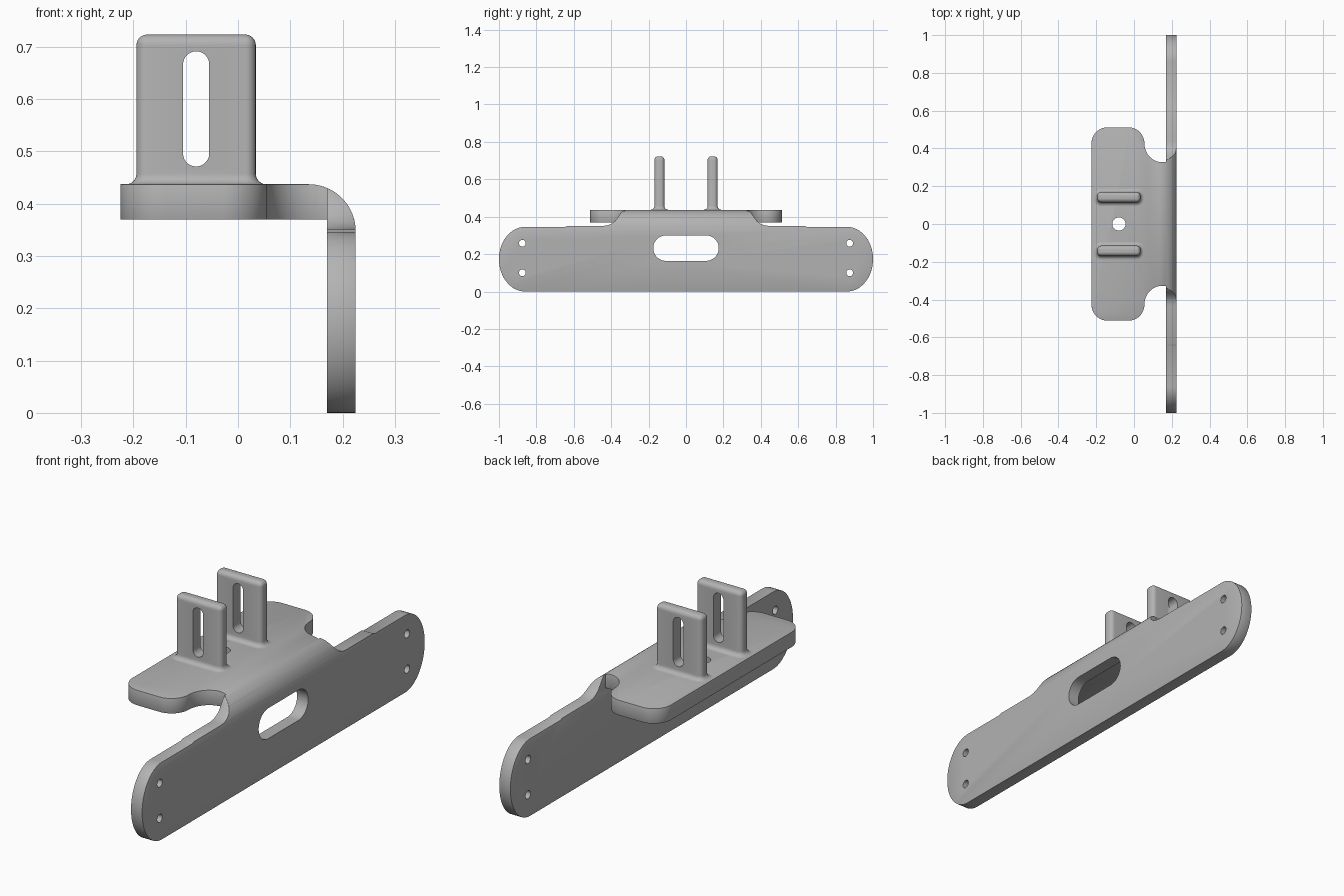
import bpy, bmesh
from math import sin, cos, pi
from mathutils import Vector

old = bpy.data.objects.get("Cube")
if old:
    bpy.data.objects.remove(old, do_unlink=True)

grey = bpy.data.materials.new("plain grey")
grey.use_nodes = True
colour = (0.45, 0.45, 0.45, 1)
grey.diffuse_color = colour
grey.node_tree.nodes["Principled BSDF"].inputs["Base Color"].default_value = colour


def arc(cx, cy, rx, ry, start, end, steps=12):
    """Points on an ellipse, angles in quarter turns."""
    angles = [(start + (end - start) * i / steps) * pi / 2 for i in range(steps + 1)]
    return [(cx + rx * cos(a), cy + ry * sin(a)) for a in angles]


def stadium(cx, cy, hx, hy):
    r = min(hx, hy)
    pts = []
    for q, (sx, sy) in enumerate(((1, 1), (-1, 1), (-1, -1), (1, -1))):
        pts += arc(cx + sx * (hx - r), cy + sy * (hy - r), r, r, q, q + 1)
    return pts


def finish(name, bm):
    bmesh.ops.remove_doubles(bm, verts=bm.verts, dist=0.0002)
    bmesh.ops.recalc_face_normals(bm, faces=bm.faces)
    mesh = bpy.data.meshes.new(name)
    bm.to_mesh(mesh)
    bm.free()
    mesh.materials.append(grey)
    obj = bpy.data.objects.new(name, mesh)
    bpy.context.collection.objects.link(obj)
    return obj


def prism(name, outline, axis, low, high):
    """Extrude a closed outline along the x, y or z axis."""
    place = {"x": lambda a, b, d: (d, a, b),
             "y": lambda a, b, d: (a, d, b),
             "z": lambda a, b, d: (a, b, d)}[axis]
    clean = [p for i, p in enumerate(outline)
             if (Vector(p) - Vector(outline[i - 1])).length > 0.0002]
    bm = bmesh.new()
    face = bm.faces.new([bm.verts.new(place(a, b, low)) for a, b in clean])
    made = bmesh.ops.extrude_face_region(bm, geom=[face])["geom"]
    shift = Vector(place(0, 0, high - low))
    bmesh.ops.translate(bm, vec=shift, verts=[v for v in made if isinstance(v, bmesh.types.BMVert)])
    return finish(name, bm)


def apply(obj, mod):
    bpy.context.view_layer.objects.active = obj
    bpy.ops.object.modifier_apply(modifier=mod.name)


def combine(obj, other, operation="DIFFERENCE"):
    mod = obj.modifiers.new("combine", "BOOLEAN")
    mod.operation, mod.solver, mod.object = operation, "EXACT", other
    apply(obj, mod)
    bpy.data.objects.remove(other, do_unlink=True)


# Upright plate: rounded ends, small step and a flare up into the bend
half = arc(0.86, 0.173, 0.14, 0.173, -1, 1, 32)
half += [(0.645, 0.346), (0.635, 0.351), (0.44, 0.351), (0.415, 0.355), (0.395, 0.364),
         (0.378, 0.378), (0.362, 0.4), (0.35, 0.418), (0.338, 0.43), (0.325, 0.436), (0.325, 0.47)]
bracket = prism("bracket", half + [(-y, z) for y, z in reversed(half)], "x", 0.17, 0.25)

# Horizontal shelf with rounded corners and concave notches
half = [(0.2, 0.327), (0.15, 0.327)]
half += arc(0.15, 0.427, 0.095, 0.1, 3, 2)
half += arc(-0.03, 0.427, 0.085, 0.085, 0, 1)
half += arc(-0.14, 0.427, 0.085, 0.085, 1, 2)
shelf = prism("shelf", half + [(x, -y) for x, y in reversed(half)], "z", 0.37, 0.47)
combine(bracket, shelf, "UNION")

# Trim the outside to the rounded bend
bend = [(-0.4, -0.1), (0.225, -0.1)] + arc(0.135, 0.347, 0.09, 0.09, 0, 1, 20) + [(-0.4, 0.437)]
combine(bracket, prism("bend_trim", bend, "y", -1.2, 1.2), "INTERSECT")

# Soften the outer edges
bevel = bracket.modifiers.new("edges", "BEVEL")
bevel.width, bevel.segments = 0.005, 2
bevel.limit_method, bevel.angle_limit = "ANGLE", 0.9
apply(bracket, bevel)

# Slot and screw holes in the plate, one hole in the shelf
combine(bracket, prism("slot", stadium(0, 0.232, 0.175, 0.068), "x", 0.1, 0.3))
for side in (-1, 1):
    for z in (0.1, 0.258):
        combine(bracket, prism("hole", stadium(side * 0.875, z, 0.018, 0.018), "x", 0.1, 0.3))
combine(bracket, prism("shelf_hole", stadium(-0.08, 0, 0.035, 0.035), "z", 0.3, 0.5))


def tab(name, y):
    """Slotted upright lug with rounded edges and a filleted foot."""
    hx, hy, top, foot, r = 0.114, 0.027, 0.723, 0.437, 0.02
    levels = [(foot - 0.005, r)]
    levels += [(foot + r - r * sin(a * pi / 12), r - r * cos(a * pi / 12)) for a in range(6, -1, -1)]
    levels += [(top - r + r * sin(a * pi / 12), -r + r * cos(a * pi / 12)) for a in range(7)]
    bm = bmesh.new()
    rings = []
    for z, grow in levels:
        c = max(r + grow, 0.001)
        ring = []
        for q, (sx, sy) in enumerate(((1, 1), (-1, 1), (-1, -1), (1, -1))):
            pts = arc(-0.08 + sx * (hx - r), y + sy * (hy - r), c, c, q, q + 1, 6)
            ring += [bm.verts.new((a, b, z)) for a, b in pts]
        rings.append(ring)
    for low, high in zip(rings, rings[1:]):
        for i in range(len(low)):
            bm.faces.new((low[i - 1], low[i], high[i], high[i - 1]))
    bm.faces.new(rings[0])
    bm.faces.new(rings[-1])
    obj = finish(name, bm)
    combine(obj, prism("tab_slot", stadium(-0.08, 0.581, 0.025, 0.11), "y", y - 0.1, y + 0.1))
    return obj


parts = [bracket, tab("front_tab", -0.142), tab("back_tab", 0.142)]

# Smooth curved faces, keep creases sharp
for obj in bpy.context.view_layer.objects:
    obj.select_set(obj in parts)
bpy.context.view_layer.objects.active = bracket
bpy.ops.object.shade_smooth_by_angle(angle=0.6)
